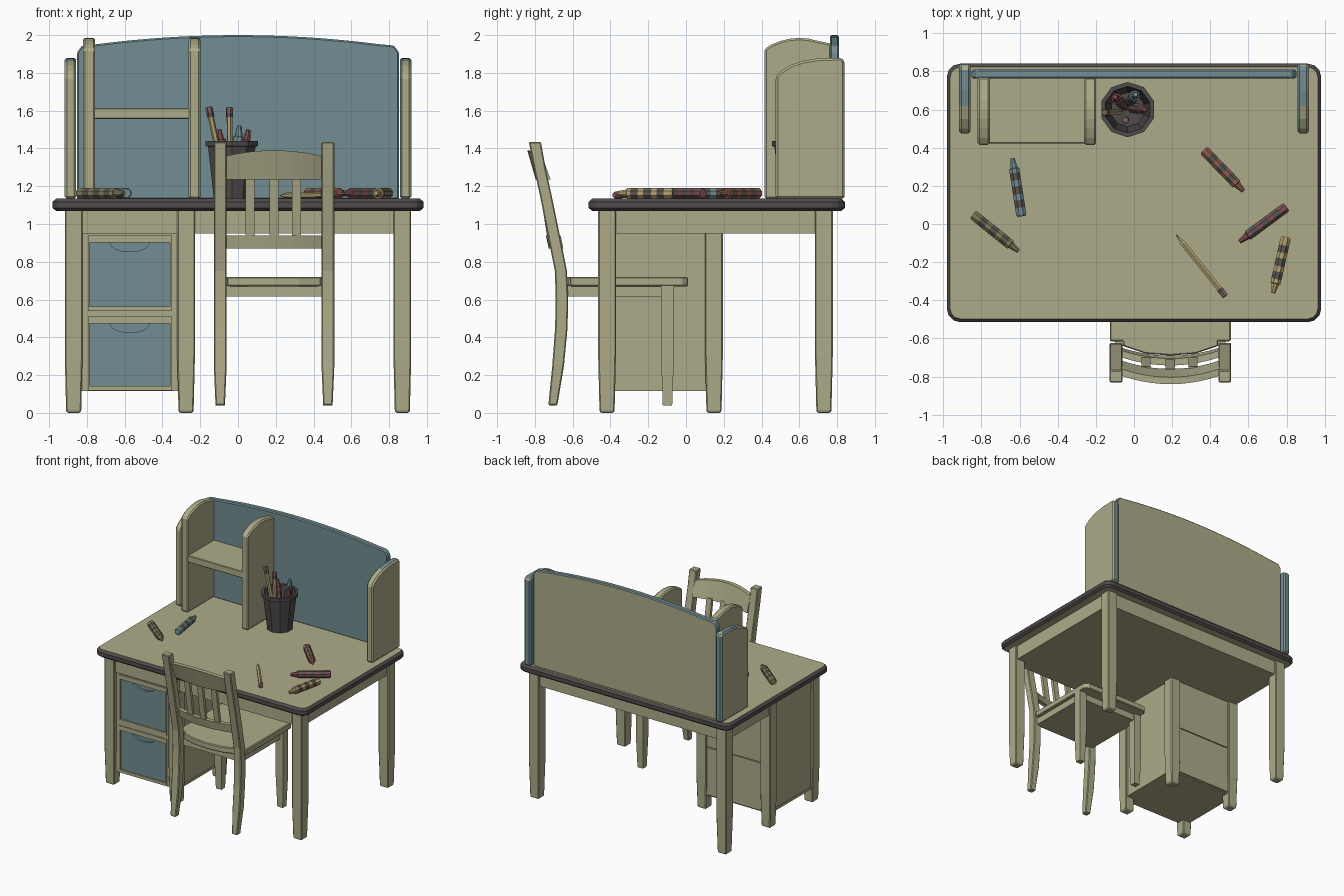
import bpy, bmesh, math
from mathutils import Vector

if "Cube" in bpy.data.objects:
    bpy.data.objects.remove(bpy.data.objects["Cube"])


def material(name, r, g, b):
    m = bpy.data.materials.new(name)
    m.diffuse_color = (r, g, b, 1)
    m.use_nodes = True
    m.node_tree.nodes["Principled BSDF"].inputs["Base Color"].default_value = m.diffuse_color
    return m


TAN = material("tan_wood", 0.42, 0.41, 0.25)
BLUE = material("blue_panel", 0.17, 0.27, 0.29)
DARK = material("dark_trim", 0.08, 0.07, 0.07)
BAND = material("crayon_band", 0.10, 0.09, 0.08)
RED = material("red_wax", 0.22, 0.08, 0.09)
ORANGE = material("orange_wax", 0.28, 0.11, 0.08)
GREEN = material("green_wax", 0.20, 0.21, 0.10)
YELLOW = material("yellow_wax", 0.44, 0.35, 0.16)
ERASER = material("eraser", 0.22, 0.12, 0.11)


def loft(name, rings, mats=(TAN,), bevel=0):
    """Bridge equal-sized rings of points and cap the ends; mats cycles per span."""
    bm = bmesh.new()
    vs = [[bm.verts.new(p) for p in ring] for ring in rings]
    n = len(vs[0])
    for k in range(len(vs) - 1):
        for i in range(n):
            j = (i + 1) % n
            f = bm.faces.new((vs[k][i], vs[k][j], vs[k + 1][j], vs[k + 1][i]))
            f.material_index = k % len(mats)
    bm.faces.new(vs[0][::-1])
    bm.faces.new(vs[-1]).material_index = (len(vs) - 2) % len(mats)
    bmesh.ops.recalc_face_normals(bm, faces=bm.faces)
    me = bpy.data.meshes.new(name)
    bm.to_mesh(me)
    bm.free()
    for m in mats:
        me.materials.append(m)
    ob = bpy.data.objects.new(name, me)
    bpy.context.collection.objects.link(ob)
    if bevel:
        mod = ob.modifiers.new("bevel", 'BEVEL')
        mod.width, mod.segments = bevel, 1
    return ob


def paint(ob, test):
    """Give faces whose normal passes the test the second material."""
    for p in ob.data.polygons:
        p.material_index = int(test(p.normal))


def rect(x0, x1, y0, y1, z):
    return [(x0, y0, z), (x1, y0, z), (x1, y1, z), (x0, y1, z)]


def box(name, x0, x1, y0, y1, z0, z1, mat=TAN, bevel=0):
    return loft(name, [rect(x0, x1, y0, y1, z0), rect(x0, x1, y0, y1, z1)], (mat,), bevel)


def prism_x(name, yz, x0, x1, mats=(TAN,), bevel=0):
    return loft(name, [[(x, y, z) for y, z in yz] for x in (x0, x1)], mats, bevel)


def prism_y(name, xz, y0, y1, mats=(TAN,), bevel=0):
    return loft(name, [[(x, y, z) for x, z in xz] for y in (y0, y1)], mats, bevel)


# desk top: rounded slab with tan surfaces and a dark edge
def slab_ring(inset, z):
    pts, r = [], 0.07
    for k, (sx, sy) in enumerate(((1, 1), (-1, 1), (-1, -1), (1, -1))):
        cx, cy = sx * (0.982 - r), 0.163 + sy * (0.678 - r)
        for i in range(4):
            a = math.radians(90 * k + 30 * i)
            pts.append((cx + (r - inset) * math.cos(a), cy + (r - inset) * math.sin(a), z))
    return pts


top = loft("desk_top", [slab_ring(0.018, 1.07), slab_ring(0, 1.085), slab_ring(0, 1.117),
                        slab_ring(0.018, 1.134)], (DARK, TAN))
paint(top, lambda n: abs(n.z) > 0.95)

# desk and cabinet legs
for x, y in ((-0.87, -0.418), (0.87, -0.418), (-0.87, 0.73), (0.87, 0.73),
             (-0.275, -0.418), (-0.275, 0.148), (-0.87, 0.148)):
    loft("desk_leg", [rect(x - h, x + h, y - h, y + h, z)
                      for h, z in ((0.034, 0), (0.04, 0.012), (0.047, 0.3), (0.047, 1.075))], bevel=0.006)

# solid apron block under the top
box("apron_block", -0.9, 0.9, -0.45, 0.76, 0.95, 1.075)

# drawer cabinet with frames and recessed blue drawers
box("cabinet_body", -0.895, -0.25, -0.395, 0.165, 0.115, 0.955)
box("cabinet_floor", -0.9, -0.245, -0.4, 0.17, 0.115, 0.135)
for z0, z1 in ((0.125, 0.523), (0.53, 0.955)):
    box("cabinet_back_panel", -0.83, -0.315, 0.16, 0.18, z0, z1)
for x0, x1 in ((-0.83, -0.795), (-0.35, -0.315)):
    box("cabinet_stile", x0, x1, -0.438, -0.39, 0.115, 0.955)
for z0, z1 in ((0.115, 0.12), (0.51, 0.54), (0.935, 0.955)):
    box("cabinet_rail", -0.8, -0.34, -0.438, -0.39, z0, z1)
for z0, z1 in ((0.118, 0.51), (0.54, 0.938)):
    b0, b1 = z0 + 0.024, z1 - 0.037
    for x0, x1 in ((-0.795, -0.785), (-0.36, -0.35)):
        box("drawer_frame_side", x0, x1, -0.446, -0.39, z0, z1)
    for a, b in ((z0, b0), (b1, z1)):
        box("drawer_frame_edge", -0.785, -0.36, -0.446, -0.39, a, b)
    arc = [(-0.573 + 0.105 * math.cos(a), b1 - 0.048 * math.sin(a))
           for a in [math.pi * i / 8 for i in range(9)]]
    prism_y("drawer_front", [(-0.785, b0), (-0.36, b0), (-0.36, b1)] + arc
            + [(-0.785, b1)], -0.432, -0.412, (BLUE,))
    box("drawer_grip_recess", -0.785, -0.36, -0.412, -0.39, b0, b1, BLUE)

# arched hutch back: blue with a tan rear face
arch = [(0.85 - 0.1 * i, 2.0 - 0.055 * ((0.85 - 0.1 * i) / 0.8) ** 2) for i in range(1, 17)]
arch = [(0.852, 1.13), (0.852, 1.91), (0.825, 1.945)] + arch + [(-0.825, 1.945), (-0.852, 1.91), (-0.852, 1.13)]
back = prism_y("hutch_back", arch, 0.763, 0.81, (BLUE, TAN), 0.008)
paint(back, lambda n: n.y > 0.9)

# hutch side wings: tan, blue on the inner, rear and top faces
wing = [(0.84, 1.134), (0.84, 1.865), (0.82, 1.88), (0.7, 1.877), (0.62, 1.864), (0.55, 1.84),
        (0.5, 1.808), (0.475, 1.78), (0.475, 1.134)]
for s in (-1, 1):
    side = prism_x("hutch_wing", wing, s * 0.857, s * 0.918, (TAN, BLUE), 0.012)
    paint(side, lambda n: n.x * s < -0.9 or n.y > 0.9 or n.z > 0.95)

# shelf unit
upright = [(0.77, 1.134), (0.77, 1.955)] + [
    (y, 1.985 - 1.6 * (y - 0.6) ** 2) for y in (0.7, 0.65, 0.6, 0.55, 0.5, 0.45)] + [(0.415, 1.925), (0.415, 1.134)]
for x in (-0.788, -0.23):
    prism_x("shelf_upright", upright, x - 0.032, x + 0.032, bevel=0.01)
box("shelf", -0.765, -0.255, 0.422, 0.77, 1.555, 1.613, bevel=0.005)

# chair seat: full width ahead of the posts, narrower between them
CX = 0.191
seat = [(0.317, -0.615), (0.317, -0.02), (0.29, 0.01), (-0.29, 0.01), (-0.317, -0.02), (-0.317, -0.615),
        (-0.25, -0.615), (-0.25, -0.64), (-0.13, -0.68), (0, -0.69), (0.13, -0.68), (0.25, -0.64), (0.25, -0.615)]
loft("chair_seat", [[(CX + x, y, z) for x, y in seat] for z in (0.67, 0.72)], bevel=0.006)
box("seat_apron_block", CX - 0.29, CX + 0.29, -0.64, -0.08, 0.615, 0.675)
for s in (-1, 1):
    x = CX + s * 0.285
    # front leg and curved back post
    loft("chair_front_leg", [rect(x - w, x + w, -0.098 - d, -0.098 + d, z)
                             for w, d, z in ((0.025, 0.025, 0.04), (0.034, 0.034, 0.3), (0.034, 0.034, 0.675))])
    path = [(-0.705, 0.024, 0.04), (-0.677, 0.031, 0.25), (-0.66, 0.033, 0.45), (-0.657, 0.033, 0.6),
            (-0.662, 0.032, 0.75), (-0.7, 0.032, 0.94), (-0.742, 0.031, 1.15), (-0.775, 0.031, 1.3), (-0.8, 0.032, 1.435)]
    loft("chair_back_post", [rect(x - w, x + w, y - d, y + d, z) for y, d, z in path
                             for w in [0.025 if z < 0.1 else 0.034]], bevel=0.006)


# chair back: rails bowed backwards and three slats
def rail(name, z0, z1, y0, y1, rise, bow):
    rings = []
    for i in range(11):
        u = -1 + i / 5
        x, b = CX + 0.255 * u, -bow * (1 - u * u)
        zt = z1 + rise * (1 - u * u)
        rings.append([(x, y0 + b, z0), (x, y0 + b + 0.036, z0), (x, y1 + b + 0.036, zt), (x, y1 + b, zt)])
    loft(name, rings)


rail("top_rail", 1.235, 1.36, -0.753, -0.797, 0.03, 0.043)
rail("lower_rail", 0.87, 0.94, -0.685, -0.70, 0, 0.042)
for x, dy in ((0.063, 0.012), (0.19, 0), (0.31, 0.012)):
    loft("back_slat", [rect(x - 0.024, x + 0.024, y + dy, y + dy + 0.025, z)
                       for y, z in ((-0.735, 0.93), (-0.785, 1.25))])


# crayons and pencils: turned along the line from blunt end to tip
def stick(name, start, end, profile, mats, sides=8):
    a, b = Vector(start), Vector(end)
    q = (b - a).to_track_quat('Z', 'Y')
    loft(name, [[a.lerp(b, t) + q @ Vector((r * math.cos(w), r * math.sin(w), 0))
                 for w in [2 * math.pi * (i + 0.5) / sides for i in range(sides)]]
                for t, r in profile], mats)


def crayon(start, end, mat):
    R = 0.029
    stick("crayon", start, end, [(0, R * 0.8), (0.03, R), (0.15, R), (0.28, R), (0.38, R), (0.52, R), (0.62, R),
                                 (0.75, R), (0.82, R), (0.83, R * 0.75), (1, R * 0.4)],
          (mat, mat, BAND, mat, BAND, mat, BAND, mat, mat, mat))


def pencil(start, end):
    R = 0.016
    stick("pencil", start, end, [(0, R), (0.02, R * 1.2), (0.07, R * 1.2), (0.12, R * 1.2),
                                 (0.12, R), (0.85, R), (0.97, R * 0.3), (1, R * 0.08)],
          (ERASER, ERASER, BAND, BAND, YELLOW, TAN, DARK), 6)


Z = 1.163
for s, e, m in (((-0.59, 0.04), (-0.637, 0.345), BLUE), ((-0.845, 0.05), (-0.605, -0.143), GREEN),
                ((0.365, 0.388), (0.575, 0.172), ORANGE), ((0.80, 0.09), (0.553, -0.093), RED),
                ((0.797, -0.068), (0.73, -0.363), YELLOW)):
    crayon((*s, Z), (*e, Z), m)
pencil((0.48, -0.38, 1.153), (0.22, -0.055, 1.15))

# ten-sided pencil cup with its contents
stick("pencil_cup", (-0.033, 0.6, 1.134), (-0.033, 0.6, 1.44),
      [(0, 0.1), (0.9, 0.132), (0.91, 0.145), (1, 0.145), (1, 0.122), (0.06, 0.09)], (DARK,), 10)
pencil((-0.155, 0.585, 1.62), (-0.06, 0.59, 1.17))
pencil((-0.045, 0.545, 1.62), (-0.04, 0.55, 1.17))
crayon((-0.02, 0.64, 1.18), (0.008, 0.68, 1.52), BLUE)
crayon((-0.01, 0.61, 1.18), (0.055, 0.6, 1.5), RED)
crayon((-0.05, 0.62, 1.18), (-0.1, 0.665, 1.5), RED)
